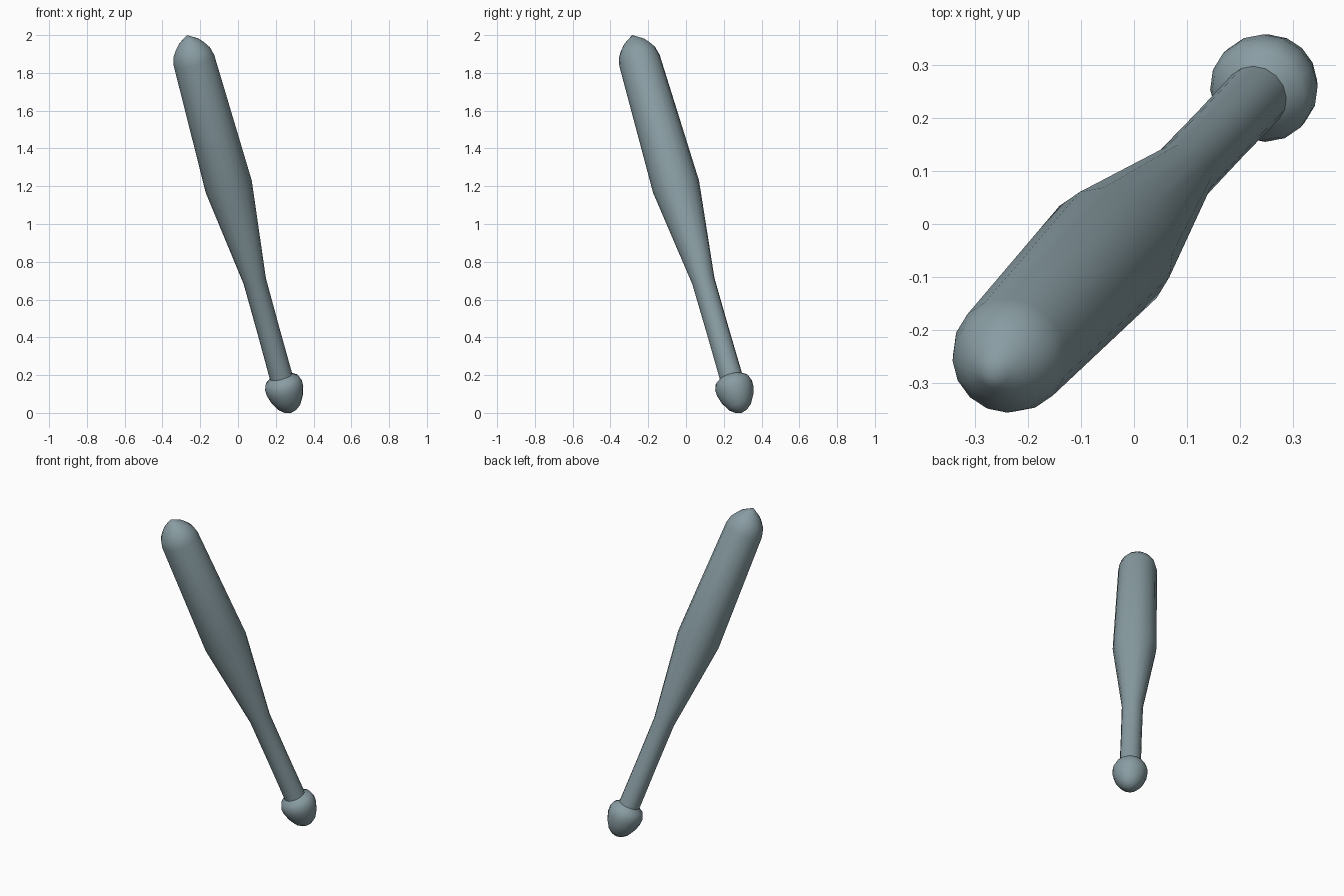
import bpy, bmesh, math
from mathutils import Vector

if "Cube" in bpy.data.objects:
    bpy.data.objects.remove(bpy.data.objects["Cube"])

BASE = Vector((0.281, 0.294, 0.0))
TIP = Vector((-0.27, -0.285, 2.0))
AXIS = TIP - BASE
ROT = AXIS.to_track_quat('Z', 'Y')
SIDES = 16

# Dark blue-grey finish
finish = bpy.data.materials.new("slate_grey")
finish.diffuse_color = (0.25, 0.335, 0.365, 1)
finish.use_nodes = True
finish.node_tree.nodes["Principled BSDF"].inputs["Base Color"].default_value = finish.diffuse_color


def lathe(name, profile):
    """Revolve (radius, distance) pairs about the tilted axis."""
    bm = bmesh.new()
    rings = []
    for r, t in profile:
        if r == 0:
            rings.append([bm.verts.new((0, 0, t))] * SIDES)
        else:
            rings.append([bm.verts.new((r * math.cos(a), r * math.sin(a), t))
                          for a in (2 * math.pi * i / SIDES for i in range(SIDES))])
    for lo, hi in zip(rings, rings[1:]):
        for i in range(SIDES):
            j = (i + 1) % SIDES
            bm.faces.new(list(dict.fromkeys((lo[i], lo[j], hi[j], hi[i]))))
    bmesh.ops.recalc_face_normals(bm, faces=bm.faces)
    mesh = bpy.data.meshes.new(name)
    bm.to_mesh(mesh)
    bm.free()
    mesh.shade_smooth()
    mesh.materials.append(finish)
    ob = bpy.data.objects.new(name, mesh)
    ob.location = BASE
    ob.rotation_mode = 'QUATERNION'
    ob.rotation_quaternion = ROT
    bpy.context.collection.objects.link(ob)
    return ob


# Rounded knob at the foot of the grip
lathe("knob", [(0, 0), (0.036, 0.014), (0.062, 0.036), (0.087, 0.08), (0.1, 0.125),
               (0.101, 0.157), (0.09, 0.187), (0.06, 0.208)])

# Grip, taper, barrel and domed end
lathe("bat_body", [(0.061, 0.2), (0.06, 0.47), (0.061, 0.752), (0.126, 1.289),
                   (0.111, 2.01), (0.1, 2.056), (0.081, 2.085),
                   (0.058, 2.113), (0.03, 2.133), (0, AXIS.length)])
